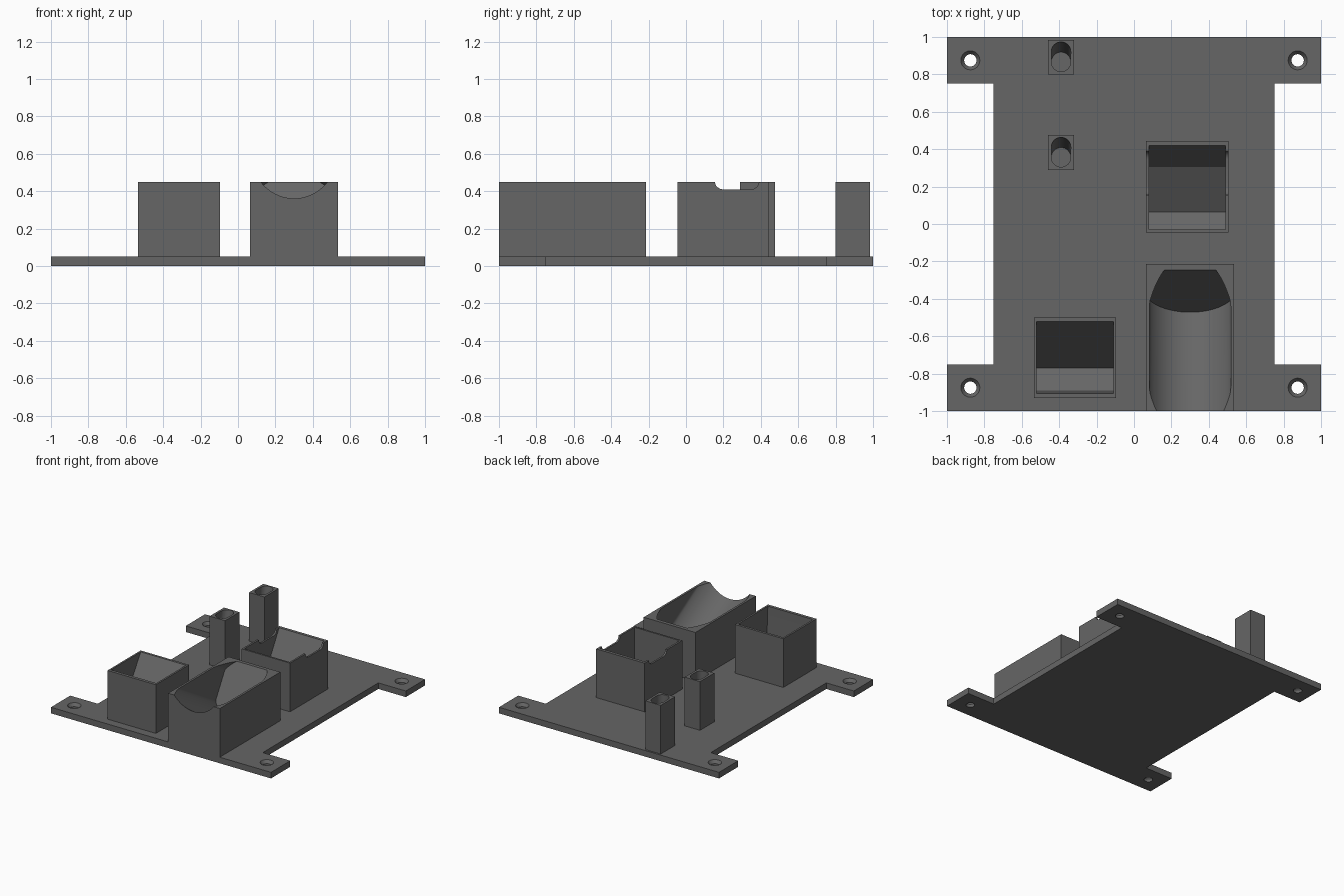
import bpy, bmesh, math
from mathutils import Matrix, Vector

if "Cube" in bpy.data.objects:
    bpy.data.objects.remove(bpy.data.objects["Cube"], do_unlink=True)

GREY = (0.133, 0.133, 0.133, 1)
grey = bpy.data.materials.new("dark_grey_plastic")
grey.use_nodes = True
grey.diffuse_color = GREY
grey.node_tree.nodes["Principled BSDF"].inputs["Base Color"].default_value = GREY

BASE, TOP, OVER = 0.05, 0.45, 0.6


def finish(name, bm):
    bmesh.ops.recalc_face_normals(bm, faces=bm.faces)
    mesh = bpy.data.meshes.new(name)
    bm.to_mesh(mesh)
    bm.free()
    mesh.materials.append(grey)
    ob = bpy.data.objects.new(name, mesh)
    bpy.context.collection.objects.link(ob)
    return ob


def prism(name, outline, start, end, axis):
    """Extrude a flat outline: (y, z) points along x, or (x, y) points along z."""
    bm = bmesh.new()
    place = (lambda p, d: (d, *p)) if axis == "x" else (lambda p, d: (*p, d))
    face = bm.faces.new([bm.verts.new(place(p, start)) for p in outline])
    side = bmesh.ops.extrude_face_region(bm, geom=[face])["geom"]
    move = Vector(place((0, 0), end - start))
    bmesh.ops.translate(bm, vec=move, verts=[v for v in side if isinstance(v, bmesh.types.BMVert)])
    return finish(name, bm)


def block(name, x0, x1, y0, y1):
    return prism(name, [(x0, y0), (x1, y0), (x1, y1), (x0, y1)], BASE, TOP, "z")


def cone(name, x, y, z0, z1, r0, r1, segments=32):
    bm = bmesh.new()
    bmesh.ops.create_cone(bm, cap_ends=True, segments=segments, radius1=r0, radius2=r1,
                          depth=z1 - z0, matrix=Matrix.Translation((x, y, (z0 + z1) / 2)))
    return finish(name, bm)


def cut(ob, cutters):
    for c in cutters:
        c.hide_render = True
        mod = ob.modifiers.new("cut", "BOOLEAN")
        mod.operation, mod.solver, mod.object = "DIFFERENCE", "EXACT", c
    graph = bpy.context.evaluated_depsgraph_get()
    mesh = bpy.data.meshes.new_from_object(ob.evaluated_get(graph))
    ob.modifiers.clear()
    ob.data = mesh
    for c in cutters:
        bpy.data.objects.remove(c, do_unlink=True)
    mesh.materials.clear()
    mesh.materials.append(grey)
    bpy.ops.object.select_all(action="DESELECT")
    ob.select_set(True)
    bpy.context.view_layer.objects.active = ob
    bpy.ops.object.shade_smooth_by_angle(angle=math.radians(25))


# Base plate with four mounting ears and countersunk screw holes
quarter = [(1, 1), (1, 0.75), (0.75, 0.75)]
outline = quarter + [(x, -y) for x, y in reversed(quarter)]
outline += [(-x, y) for x, y in reversed(outline)]
plate = prism("base_plate", outline, 0, BASE, "z")
holes = []
for sx in (-1, 1):
    for sy in (-1, 1):
        x, y = 0.875 * sx, 0.875 * sy
        holes.append(cone("hole", x, y, -0.1, 0.1, 0.033, 0.033))
        holes.append(cone("countersink", x, y, 0.025, 0.06, 0.033, 0.058))
cut(plate, holes)

# Front holder with a slanted wedge pocket
holder = block("wedge_holder", -0.535, -0.095, -0.93, -0.5)
wedge = [(-0.905, OVER), (-0.905, TOP), (-0.89, 0.125), (-0.77, 0.055), (-0.52, TOP), (-0.52, OVER)]
cut(holder, [prism("pocket", wedge, -0.52, -0.11, "x")])

# Rear holder with a stepped slope and rounded notches in both side walls
holder = block("notched_holder", 0.065, 0.505, -0.045, 0.445)
steps = [(-0.03, OVER), (-0.03, 0.165), (0.065, 0.11), (0.305, 0.25), (0.42, TOP), (0.42, OVER)]
notch = [(0.155, OVER), (0.39, OVER)]
for centre, start in ((0.345, 0), (0.2, -90)):
    for i in range(7):
        a = math.radians(start - 15 * i)
        notch.append((centre + 0.045 * math.cos(a), TOP + 0.04 * math.sin(a)))
cut(holder, [prism("pocket", steps, 0.08, 0.49, "x"), prism("notch", notch, 0, 0.6, "x")])

# Long holder with a tilted, flat-sided round cradle
holder = block("cradle_holder", 0.065, 0.535, -1, -0.215)
radius, length, half = 0.2475, 1.2, 0.2175
bm = bmesh.new()
bmesh.ops.create_cone(bm, cap_ends=True, segments=96, radius1=radius, radius2=radius,
                      depth=length, matrix=Matrix.Translation((0, 0, length / 2)))
for v in bm.verts:
    v.co.x = max(-half, min(half, v.co.x))
bmesh.ops.transform(bm, verts=bm.verts, matrix=Matrix.Translation((0.3, -0.348, 0.271))
                    @ Matrix.Rotation(math.radians(60), 4, "X"))
cut(holder, [finish("cradle", bm)])

# Two square posts with slanted sockets
for name, y in (("middle_post", 0.29), ("rear_post", 0.8)):
    post = block(name, -0.46, -0.32, y, y + 0.185)
    socket = cone("socket", -0.39, y + 0.067, 0.12, TOP + 0.01, 0.052, 0.052)
    for v in socket.data.vertices:
        if v.co.z > TOP and v.co.y > y + 0.066:
            v.co.y += 0.056
    cut(post, [socket])
